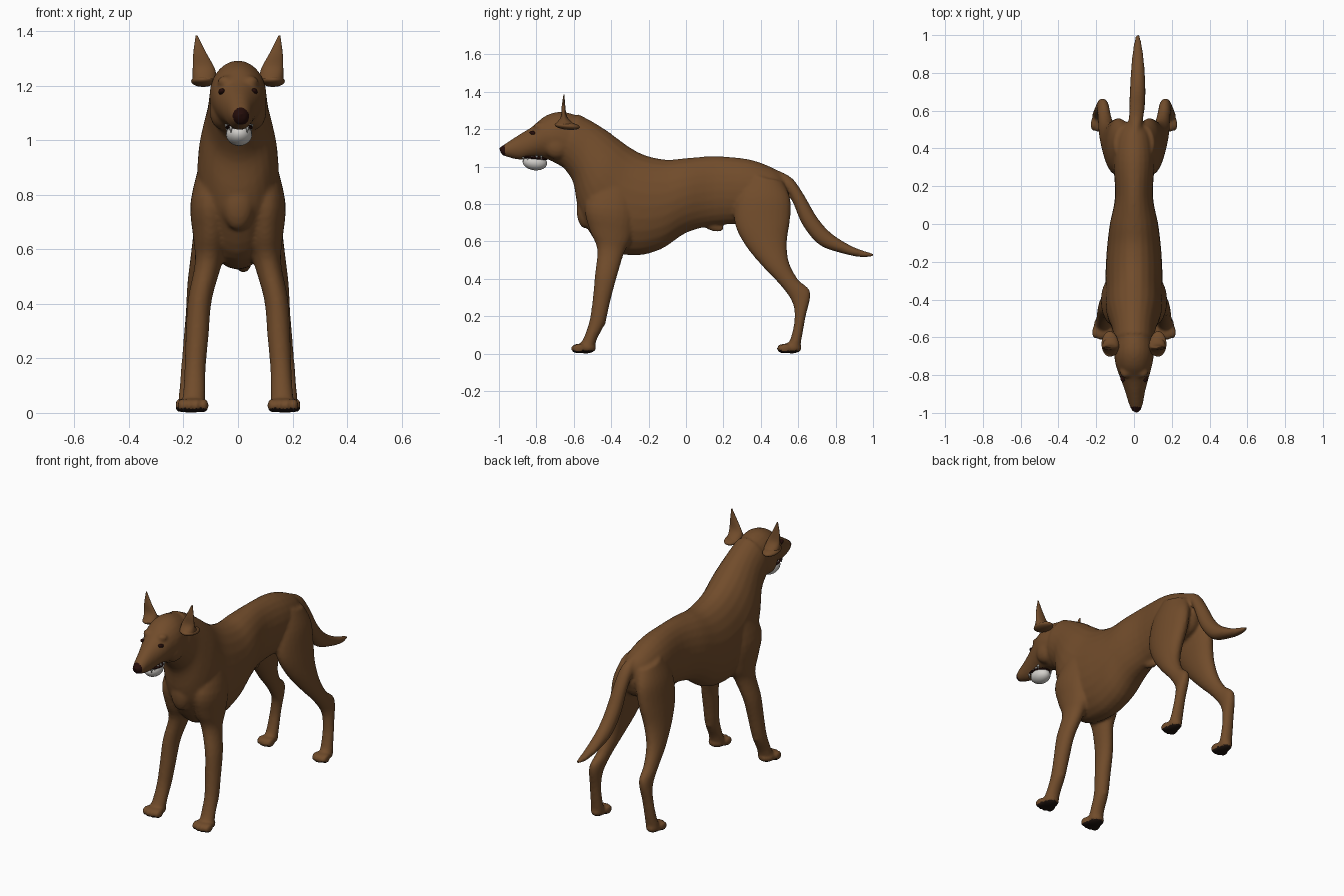
import bpy, bmesh, math
from mathutils import Matrix, Vector

if "Cube" in bpy.data.objects:
    bpy.data.objects.remove(bpy.data.objects["Cube"])


def material(name, color):
    mat = bpy.data.materials.new(name)
    mat.use_nodes = True
    mat.diffuse_color = (*color, 1)
    mat.node_tree.nodes["Principled BSDF"].inputs["Base Color"].default_value = (*color, 1)
    return mat


BROWN = material("brown coat", (0.165, 0.072, 0.024))
DARK = material("dark nose and eyes", (0.018, 0.004, 0.003))
BLACK = material("black pads", (0.012, 0.006, 0.004))
WHITE = material("white jaw", (0.65, 0.63, 0.6))


def spline(a, b, c, d, t):
    """Catmull-Rom blend between b and c."""
    return 0.5 * (2 * b + (c - a) * t + (2 * a - 5 * b + 4 * c - d) * t * t
                  + (3 * b - a - 3 * c + d) * t ** 3)


def loft(bm, rings, side=1, steps=4, sides=24):
    """Rings are y, z of one edge, y, z of the opposite edge, x centre, half width."""
    last = len(rings) - 1
    smooth = []
    for i in range(last):
        four = [rings[max(0, min(last, i + k))] for k in (-1, 0, 1, 2)]
        for s in range(steps):
            smooth.append([spline(*v, s / steps) for v in zip(*four)])
    smooth.append(rings[-1])
    loops = []
    for y1, z1, y2, z2, cx, hw in smooth:
        loop = []
        for k in range(sides):
            a = math.tau * k / sides
            c = math.cos(a) / 2
            loop.append(bm.verts.new((side * (cx + hw * math.sin(a)),
                                      (y1 + y2) / 2 + (y1 - y2) * c,
                                      (z1 + z2) / 2 + (z1 - z2) * c)))
        loops.append(loop)
    for p, q in zip(loops, loops[1:]):
        for k in range(sides):
            n = (k + 1) % sides
            bm.faces.new((p[k], p[n], q[n], q[k]))
    bm.faces.new(loops[0])
    bm.faces.new(loops[-1])


def ball(bm, centre, radii, tilt=0):
    m = (Matrix.Translation(centre) @ Matrix.Rotation(tilt, 4, "X")
         @ Matrix.Diagonal((*radii, 1)))
    bmesh.ops.create_uvsphere(bm, u_segments=20, v_segments=12, radius=1, matrix=m)


def finish(bm, name, *mats):
    bmesh.ops.recalc_face_normals(bm, faces=bm.faces[:])
    mesh = bpy.data.meshes.new(name)
    bm.to_mesh(mesh)
    bm.free()
    obj = bpy.data.objects.new(name, mesh)
    bpy.context.collection.objects.link(obj)
    for m in mats:
        mesh.materials.append(m)
    bpy.ops.object.select_all(action="DESELECT")
    obj.select_set(True)
    bpy.context.view_layer.objects.active = obj
    return obj


def shade(obj):
    bpy.ops.object.shade_smooth_by_angle(angle=math.radians(50))


# Torso, neck and head as one run from rump to nose
trunk = [
    (.53, .95, .545, .82, 0, .04), (.46, .995, .50, .74, 0, .09),
    (.33, 1.04, .36, .70, 0, .11), (.15, 1.055, .15, .685, 0, .10),
    (0, 1.045, 0, .645, 0, .128), (-.1, 1.037, -.13, .56, 0, .142),
    (-.2, 1.055, -.27, .525, 0, .15), (-.28, 1.09, -.44, .56, 0, .15),
    (-.36, 1.145, -.54, .69, 0, .148), (-.42, 1.19, -.58, .79, 0, .135),
    (-.5, 1.24, -.605, .92, 0, .115), (-.575, 1.28, -.66, 1.0, 0, .107)]
skull = [
    (-.54, 1.26, -.63, .98, 0, .1), (-.66, 1.293, -.72, 1.03, 0, .105),
    (-.75, 1.272, -.77, 1.045, 0, .093), (-.82, 1.215, -.83, 1.045, .003, .072),
    (-.89, 1.172, -.89, 1.037, .006, .052), (-.955, 1.13, -.95, 1.05, .01, .037),
    (-1.0, 1.1, -.985, 1.062, .012, .02)]

# Tail sweeping down and back
tail = [
    (.48, .985, .48, .87, .005, .035), (.565, .94, .54, .86, .01, .038),
    (.63, .85, .575, .80, .015, .04), (.70, .73, .625, .685, .018, .042),
    (.775, .645, .715, .58, .02, .04), (.875, .58, .84, .535, .02, .033),
    (.95, .55, .94, .515, .02, .022), (1.003, .535, 1, .52, .02, .01)]

# Legs from shoulder or hip to ankle
front_leg = [
    (-.47, .96, -.27, .95, .07, .06), (-.54, .79, -.27, .76, .1, .074),
    (-.515, .66, -.29, .62, .1, .064), (-.475, .56, -.33, .54, .108, .05),
    (-.487, .42, -.37, .41, .14, .044), (-.5, .28, -.405, .28, .15, .042),
    (-.515, .18, -.432, .165, .157, .039), (-.54, .1, -.475, .08, .16, .04),
    (-.56, .06, -.49, .025, .163, .043)]
hind_leg = [
    (.33, .96, .52, .92, .05, .055), (.27, .84, .557, .83, .075, .066),
    (.26, .70, .557, .72, .092, .066), (.32, .575, .54, .6, .115, .057),
    (.42, .455, .55, .49, .14, .046), (.51, .36, .6, .395, .155, .036),
    (.57, .27, .665, .33, .165, .032), (.58, .18, .64, .2, .175, .032),
    (.565, .1, .62, .09, .18, .035), (.55, .06, .61, .03, .182, .037)]

bm = bmesh.new()
for rings in (trunk, skull, tail):
    loft(bm, rings)
for s in (1, -1):
    loft(bm, front_leg, s)
    loft(bm, hind_leg, s)
    # Paws: a pad and four toes each
    for px, py, spread in ((.165, -.535, .027), (.183, .565, .022)):
        ball(bm, (s * px, py, .03), (spread * 1.8, .055, .03))
        for k in (-1.5, -.5, .5, 1.5):
            toe = py - .05 + .008 * abs(k)
            ball(bm, (s * (px + k * spread), toe, .027),
                 (spread * .62, .034, .027))
    # Brow, cheek and back of the front wrist
    ball(bm, (s * .045, -.785, 1.215), (.03, .03, .022))
    ball(bm, (s * .06, -.69, 1.11), (.045, .07, .07))
    ball(bm, (s * .157, -.445, .17), (.02, .018, .022))
# Breastbone and belly sheath
ball(bm, (0, -.54, .77), (.06, .045, .1))
ball(bm, (0, .14, .685), (.02, .065, .028), -.35)

body = finish(bm, "body", BROWN, DARK, BLACK)
remesh = body.modifiers.new("blend", "REMESH")
remesh.mode = "VOXEL"
remesh.voxel_size = .009
soften = body.modifiers.new("soften", "SMOOTH")
soften.factor = .5
soften.iterations = 5
for mod in ("blend", "soften"):
    bpy.ops.object.modifier_apply(modifier=mod)
for f in body.data.polygons:
    c = f.center
    if c.y < -.968 and c.z > 1.05:
        f.material_index = 1
    elif c.z < .018 and f.normal.z < -.3:
        f.material_index = 2
    else:
        f.material_index = 0
shade(body)

# Pointed ears with a folded lobe at the base
ear = [(-.70, 1.225, -.595, 1.225, .122, .045), (-.67, 1.265, -.635, 1.265, .126, .04),
       (-.665, 1.32, -.645, 1.32, .14, .024), (-.655, 1.385, -.65, 1.385, .152, .003)]
for s, label in ((1, "left"), (-1, "right")):
    bm = bmesh.new()
    loft(bm, ear, s)
    ball(bm, (s * .128, -.635, 1.217), (.044, .068, .02), -.1)
    shade(finish(bm, label + "_ear", BROWN))
    bm = bmesh.new()
    ball(bm, (s * .059, -.815, 1.178), (.013, .022, .011), -.3)
    shade(finish(bm, label + "_eye", DARK))

# Lower jaw, mouth lining and teeth
bm = bmesh.new()
ball(bm, (.004, -.808, 1.022), (.048, .066, .042), -.12)
shade(finish(bm, "lower_jaw", WHITE))
bm = bmesh.new()
ball(bm, (.004, -.815, 1.047), (.05, .075, .012), -.12)
shade(finish(bm, "mouth_lining", DARK))
bm = bmesh.new()
for s in (1, -1):
    for k in range(5):
        spot = Vector((.004 + s * (.03 + .004 * k), -.87 + .024 * k, 1.04 + .002 * k))
        bmesh.ops.create_cone(bm, cap_ends=True, segments=8, radius1=.001, radius2=.007,
                              depth=.025, matrix=Matrix.Translation(spot))
shade(finish(bm, "teeth", WHITE))
